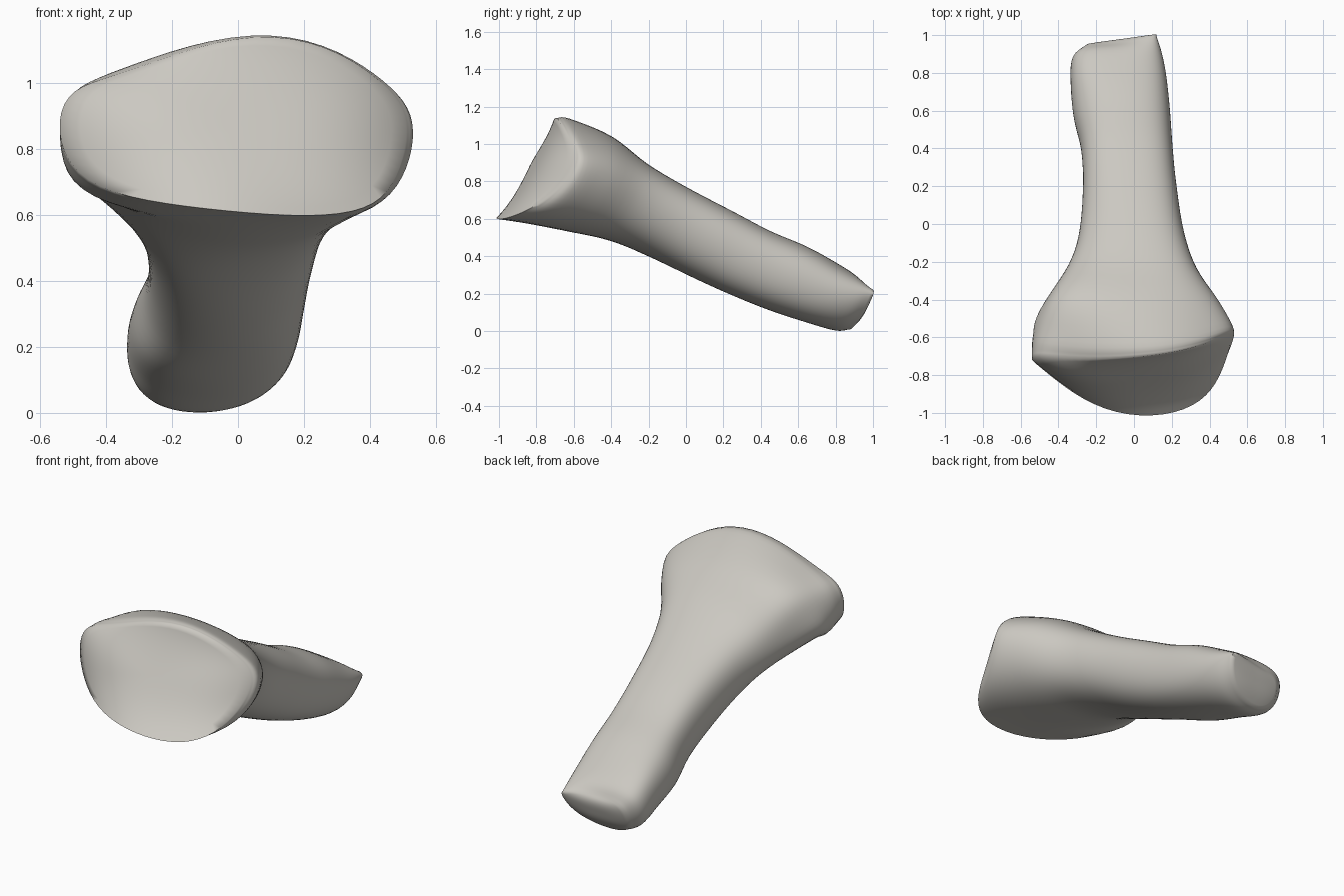
import bpy
import bmesh
from math import cos, sin, tau, radians
from mathutils import Vector

default = bpy.data.objects.get("Cube")
if default:
    bpy.data.objects.remove(default)

SIDES = 64        # points around each ring
STEPS = 5         # rings between two control stations
CAP_RINGS = 10    # rings filling each end
SQUARENESS = 0.03

# Ridge lines running from the broad head to the narrow end
top_ridge = [(.11, -.69, 1.155), (.09, -.62, 1.15), (.02, -.4, 1.045), (0, -.2, .89),
             (-.02, 0, .77), (-.03, .25, .64), (-.04, .45, .535), (-.06, .65, .45),
             (-.08, .82, .355), (-.08, .92, .287), (-.08, .965, .222)]
bottom_ridge = [(.02, -1.005, .61), (.02, -.85, .58), (0, -.62, .53), (0, -.4, .48),
                (-.02, -.2, .4), (-.03, .05, .28), (-.04, .25, .19), (-.07, .45, .11),
                (-.1, .65, .045), (-.12, .8, .003), (-.12, .88, .01)]
left_ridge = [(.51, -.64, .83), (.53, -.57, .83), (.46, -.43, .79), (.335, -.25, .69),
              (.265, -.05, .59), (.225, .2, .46), (.205, .4, .36), (.19, .6, .27),
              (.17, .78, .2), (.145, .9, .17), (.105, .985, .16)]
right_ridge = [(-.53, -.73, .93), (-.51, -.62, .91), (-.455, -.43, .82), (-.34, -.22, .66),
               (-.29, -.05, .56), (-.27, .2, .45), (-.28, .4, .36), (-.32, .58, .28),
               (-.335, .76, .23), (-.325, .88, .18), (-.26, .94, .14)]


def corner(head, tip=(0, 0, 0)):
    """Swelling of a diagonal corner: given at the head and the tip, none between."""
    return head + [(0, 0, 0)] * (len(top_ridge) - len(head) - 1) + [tip]


# Corner swellings of the head, keyed by their angle around the ring
corners = {
    45: corner([(-.02, 0, -.045), (-.02, 0, -.045), (-.02, 0, -.02)], (.03, .01, 0)),
    135: corner([(0, -.03, -.085), (-.02, -.02, -.07), (-.02, 0, -.01)]),
    217: corner([(-.02, .1, -.03), (-.05, .1, -.03), (-.09, 0, .05), (-.03, 0, .02)]),
    300: corner([(.03, -.03, -.005), (.015, -.02, 0)]),
}


def smooth_path(points):
    """Catmull-Rom curve through the points."""
    pts = [Vector(p) for p in points]
    pts = [2 * pts[0] - pts[1]] + pts + [2 * pts[-1] - pts[-2]]
    path = []
    for a, b, c, d in zip(pts, pts[1:], pts[2:], pts[3:]):
        for i in range(STEPS):
            t = i / STEPS
            path.append(b + 0.5 * t * (c - a + t * (2 * a - 5 * b + 4 * c - d
                                                   + t * (3 * (b - c) + d - a))))
    path.append(pts[-2])
    return path


def ring(station, scale=1.0, centre=None):
    """Rounded outline through the ridges; a smaller scale domes it towards centre."""
    top, bottom, left, right, *swellings = station
    middle = (top + bottom + left + right) / 4
    centre = centre or middle
    across, upright = (left - right) / 2, (top - bottom) / 2
    bend = (left + right - top - bottom) / 4
    points = []
    for i in range(SIDES):
        a = tau * i / SIDES
        u = (cos(a) - SQUARENESS * cos(3 * a)) / (1 - SQUARENESS)
        v = (sin(a) + SQUARENESS * sin(3 * a)) / (1 - SQUARENESS)
        curve = middle - centre + bend * cos(2 * a)
        for angle, swelling in zip(corners, swellings):
            curve += swelling * max(0, cos(a - radians(angle))) ** 6
        points.append(centre + scale * (across * u + upright * v) + scale ** 3 * curve)
    return points


def bridge(bm, first, second):
    for i in range(SIDES):
        j = (i + 1) % SIDES
        bm.faces.new((first[i], first[j], second[j], second[i]))


def add_ring(bm, points):
    return [bm.verts.new(p) for p in points]


def close_end(bm, rim, station, centre):
    """Fill an end with shrinking rings and a middle fan."""
    previous = rim
    for k in range(1, CAP_RINGS):
        current = add_ring(bm, ring(station, 1 - k / CAP_RINGS, centre))
        bridge(bm, previous, current)
        previous = current
    hub = bm.verts.new(centre)
    for i in range(SIDES):
        bm.faces.new((previous[i], previous[(i + 1) % SIDES], hub))


# Shaft flaring into the head
bm = bmesh.new()
paths = [top_ridge, bottom_ridge, left_ridge, right_ridge, *corners.values()]
stations = list(zip(*map(smooth_path, paths)))
rings = [add_ring(bm, ring(s)) for s in stations]
for first, second in zip(rings, rings[1:]):
    bridge(bm, first, second)

# Slanted head face and blunt narrow end
close_end(bm, rings[0], stations[0], Vector((.02, -.825, .87)))
close_end(bm, rings[-1], stations[-1], Vector((-.09, .96, .125)))
bmesh.ops.recalc_face_normals(bm, faces=bm.faces)

mesh = bpy.data.meshes.new("bone_shaft")
bm.to_mesh(mesh)
bm.free()
bone = bpy.data.objects.new("bone_shaft", mesh)
bpy.context.collection.objects.link(bone)

# Pale warm grey
colour = (.6, .58, .535, 1)
material = bpy.data.materials.new("pale_bone_grey")
material.use_nodes = True
material.diffuse_color = colour
for node in material.node_tree.nodes:
    if node.type == 'BSDF_PRINCIPLED':
        node.inputs["Base Color"].default_value = colour
mesh.materials.append(material)

bpy.ops.object.select_all(action='DESELECT')
bone.select_set(True)
bpy.context.view_layer.objects.active = bone
bpy.ops.object.shade_smooth_by_angle(angle=radians(75))
